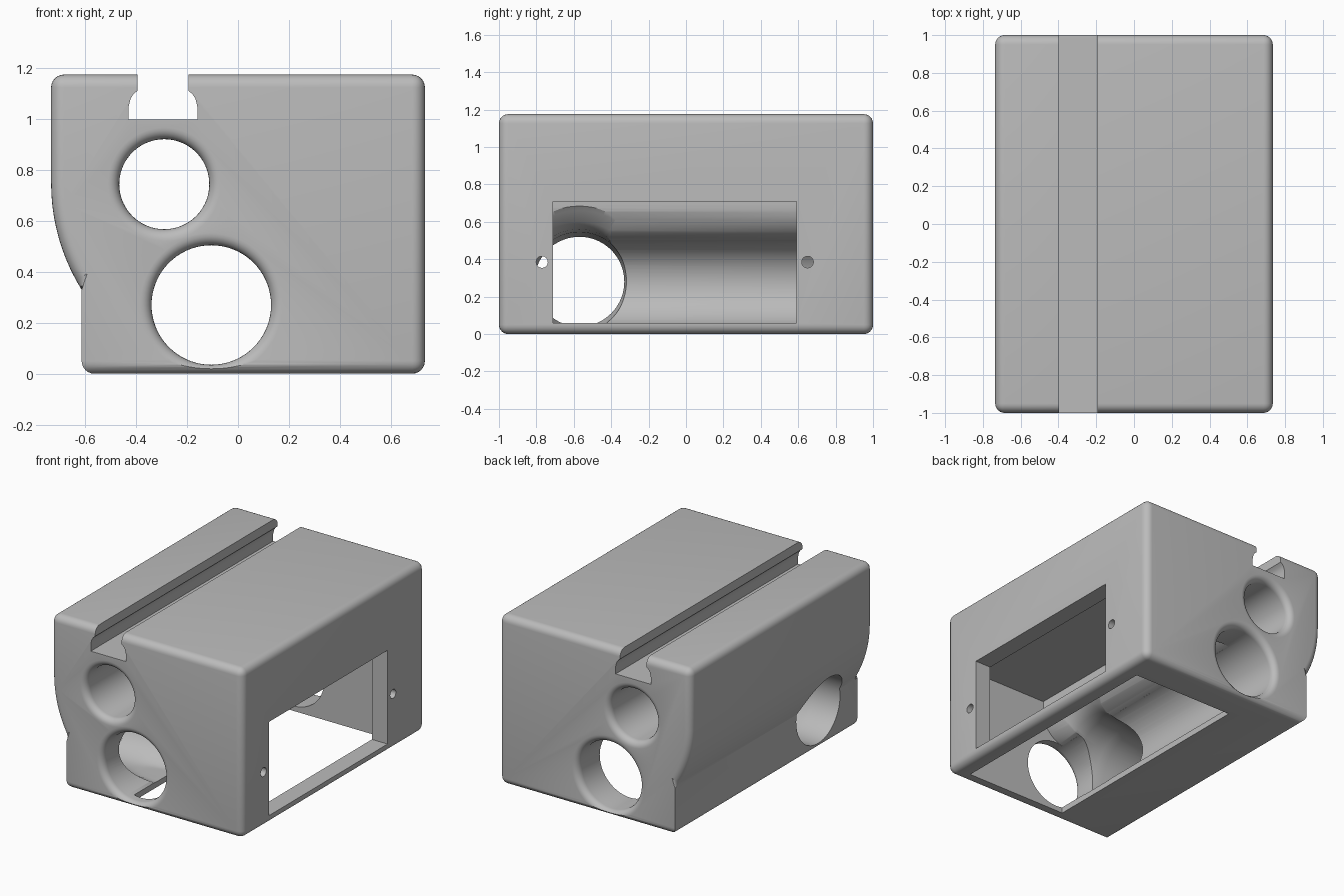
import bpy, bmesh, math
from math import sin, cos, pi
from mathutils import Vector

old = bpy.data.objects.get("Cube")
if old:
    bpy.data.objects.remove(old, do_unlink=True)

grey = bpy.data.materials.new("plain_grey")
grey.use_nodes = True
grey.diffuse_color = (0.5, 0.5, 0.5, 1)
grey.node_tree.nodes["Principled BSDF"].inputs["Base Color"].default_value = (0.5, 0.5, 0.5, 1)


def make_object(name, bm):
    bmesh.ops.recalc_face_normals(bm, faces=bm.faces)
    mesh = bpy.data.meshes.new(name)
    bm.to_mesh(mesh)
    bm.free()
    obj = bpy.data.objects.new(name, mesh)
    mesh.materials.append(grey)
    bpy.context.collection.objects.link(obj)
    return obj


def extrude_y(profile, y0, y1):
    """Solid made from an (x, z) outline running from y0 to y1."""
    bm = bmesh.new()
    face = bm.faces.new([bm.verts.new((x, y0, z)) for x, z in profile])
    moved = bmesh.ops.extrude_face_region(bm, geom=[face])["geom"]
    verts = [v for v in moved if isinstance(v, bmesh.types.BMVert)]
    bmesh.ops.translate(bm, verts=verts, vec=(0, y1 - y0, 0))
    return bm


def lathe(profile, axis, center, steps=72):
    """Solid of revolution from (distance, radius) pairs along x or y."""
    bm = bmesh.new()
    rings = []
    for d, r in profile:
        ring = []
        for i in range(steps):
            a = 2 * pi * i / steps
            u, z = center[0] + r * cos(a), center[1] + r * sin(a)
            ring.append(bm.verts.new((d, u, z) if axis == "x" else (u, d, z)))
        rings.append(ring)
    for a, b in zip(rings, rings[1:]):
        for i in range(steps):
            j = (i + 1) % steps
            bm.faces.new((a[i], a[j], b[j], b[i]))
    bm.faces.new(rings[0])
    bm.faces.new(rings[-1])
    return bm


def rect(x0, x1, z0, z1):
    return [(x0, z0), (x1, z0), (x1, z1), (x0, z1)]


# Housing outline: square block with one side curving in to a step
W, H, STEP_X, STEP_Z, CURVE_Z = 0.735, 1.176, -0.615, 0.33, 0.75
R = 0.795
end = math.asin((CURVE_Z - STEP_Z) / R)
curve = [(-W + R * (1 - cos(end * i / 10)), CURVE_Z - R * sin(end * i / 10)) for i in range(11)]
outline = [(STEP_X, 0), (W, 0), (W, H), (-W, H)] + curve[:-1] + [(STEP_X, STEP_Z)]
bm = extrude_y(outline, -1, 1)


# Round every outer edge except those of the step wall
def rounded(e):
    a, b = (v.co for v in e.verts)
    mid = (a + b) / 2
    if abs(a.y - b.y) > 1:
        return abs(abs(mid.x) - W) < 0.01 and not 0.01 < mid.z < H - 0.01 or mid.z < 0.01
    return not (abs(mid.x - STEP_X) < 0.002 and mid.z < STEP_Z)


bmesh.ops.bevel(bm, geom=[e for e in bm.edges if rounded(e)], offset=0.05,
                offset_type="OFFSET", segments=6, profile=0.5, affect="EDGES")
housing = make_object("housing", bm)

cutters = []


def cutter(name, bm):
    obj = make_object(name, bm)
    obj.hide_render = True
    cutters.append(obj)


# Undercut rail slot along the top
half = [(-0.135, 1.0), (-0.135, 1.05), (-0.128, 1.08), (-0.117, 1.098), (-0.101, 1.112), (-0.101, 1.3)]
slot = [(x - 0.295, z) for x, z in half] + [(-x - 0.295, z) for x, z in reversed(half)]
cutter("slot_cutter", extrude_y(slot, -1.2, 1.2))

# Two lengthwise tunnels with flared mouths
F = 0.045
for name, center, r in (("upper_tunnel", (-0.29, 0.745), 0.177), ("lower_tunnel", (-0.105, 0.27), 0.235)):
    flare = [(1 - F + F * sin(a), r + F * (1 - cos(a))) for a in (pi / 12 * i for i in range(7))]
    flare.append((1.1, r + F))
    path = [(-d, q) for d, q in reversed(flare)] + flare
    cutter(name, lathe(path, "y", center))

# Inner chamber, open below, blending into the lower tunnel
FR, WALL = 0.2, 0.0
cx = WALL - FR
cz = 0.27 + math.sqrt((0.235 + FR) ** 2 - (cx + 0.105) ** 2)
stop = math.atan2(0.27 - cz, -0.105 - cx)
blend = [(cx + FR * cos(stop * i / 14), cz + FR * sin(stop * i / 14)) for i in range(15)]
chamber = [(-0.16, -0.1), (0.615, -0.1), (0.615, 0.77), (WALL, 0.77)] + blend
cutter("chamber_cutter", extrude_y(chamber, -0.91, 0.76))

# Side window and its two screw holes
cutter("window_cutter", extrude_y(rect(0.5, 0.9, 0.06, 0.71), -0.71, 0.59))
for y in (-0.77, 0.65):
    cutter("screw_hole", lathe([(0.55, 0.031), (0.9, 0.031)], "x", (y, 0.385), 32))

# Round side port widening toward the chamber, kept clear of floor and front wall
port = [(-0.9, 0.24), (-0.42, 0.24), (-0.36, 0.248), (-0.3, 0.258), (-0.2, 0.265), (-0.12, 0.28),
        (-0.06, 0.32), (-0.02, 0.38), (0.02, 0.43)]
bm = lathe(port, "x", (-0.57, 0.28))
for v in bm.verts:
    v.co.z = max(v.co.z, 0.038)
    v.co.y = max(v.co.y, -0.905)
cutter("port_cutter", bm)

# Carve the housing
bpy.context.view_layer.objects.active = housing
for c in cutters:
    mod = housing.modifiers.new(c.name, "BOOLEAN")
    mod.operation, mod.solver, mod.object = "DIFFERENCE", "EXACT", c
    bpy.ops.object.modifier_apply(modifier=mod.name)
for c in cutters:
    bpy.data.objects.remove(c, do_unlink=True)

for o in bpy.context.selected_objects:
    o.select_set(False)
housing.select_set(True)
bpy.ops.object.shade_smooth_by_angle(angle=math.radians(30))
